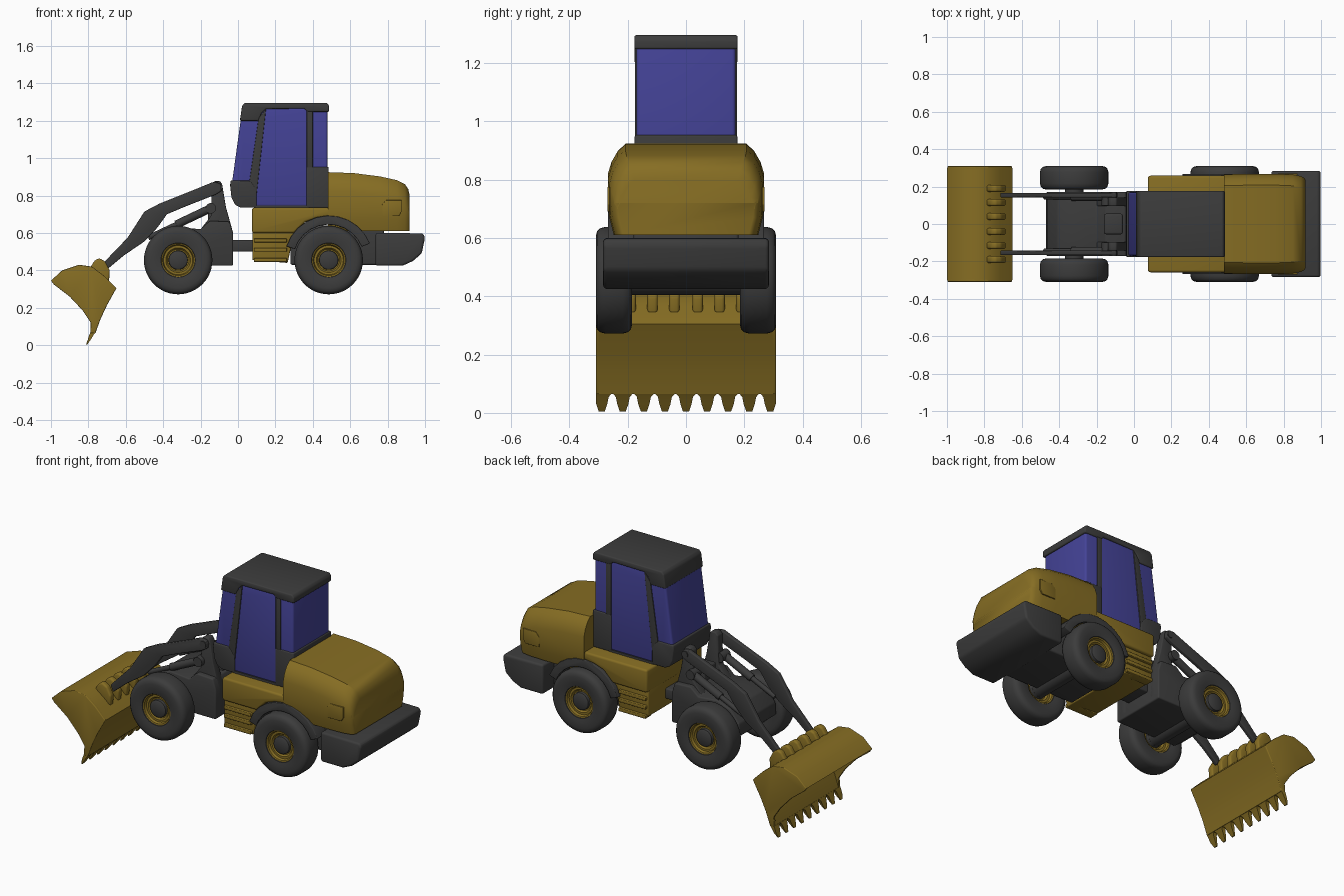
import bpy, bmesh, math
from mathutils import Vector, Matrix

if "Cube" in bpy.data.objects:
    bpy.data.objects.remove(bpy.data.objects["Cube"], do_unlink=True)

parts = []


def material(name, rgb):
    m = bpy.data.materials.new(name)
    m.use_nodes = True
    m.diffuse_color = (*rgb, 1)
    bsdf = next(n for n in m.node_tree.nodes if n.type == 'BSDF_PRINCIPLED')
    bsdf.inputs["Base Color"].default_value = (*rgb, 1)
    return m


GOLD = material("ochre_paint", (0.24, 0.155, 0.017))
DARK = material("charcoal", (0.045, 0.045, 0.045))
BLUE = material("blue_glass", (0.058, 0.056, 0.31))


def finish(name, bm, mat, bevel=0, mirror=False):
    bmesh.ops.remove_doubles(bm, verts=bm.verts, dist=1e-5)
    bmesh.ops.recalc_face_normals(bm, faces=bm.faces)
    if bevel:
        edges = [e for e in bm.edges if e.is_manifold and e.calc_face_angle() > 0.45]
        bmesh.ops.bevel(bm, geom=edges, offset=bevel, offset_type='OFFSET', segments=3,
                        profile=0.5, affect='EDGES', clamp_overlap=True)
    mesh = bpy.data.meshes.new(name)
    bm.to_mesh(mesh)
    bm.free()
    ob = bpy.data.objects.new(name, mesh)
    bpy.context.collection.objects.link(ob)
    mesh.materials.append(mat)
    if mirror:
        mod = ob.modifiers.new("Mirror", 'MIRROR')
        mod.use_axis = (False, True, False)
    parts.append(ob)
    return ob


def loft(name, rings, mat, bevel=0, mirror=False):
    """Bridge closed rings of points and cap both ends."""
    bm = bmesh.new()
    rows = [[bm.verts.new(p) for p in ring] for ring in rings]
    n = len(rows[0])
    for a, b in zip(rows, rows[1:]):
        for i in range(n):
            bm.faces.new((a[i], a[(i + 1) % n], b[(i + 1) % n], b[i]))
    bm.faces.new(rows[0])
    bm.faces.new(rows[-1])
    return finish(name, bm, mat, bevel, mirror)


def prism(name, pts, y0, y1, mat, bevel=0, mirror=False):
    """Extrude a side profile (x, z) across y."""
    return loft(name, [[(x, y, z) for x, z in pts] for y in (y0, y1)], mat, bevel, mirror)


def box(name, x0, x1, y0, y1, z0, z1, mat, bevel=0, mirror=False):
    return prism(name, [(x0, z0), (x1, z0), (x1, z1), (x0, z1)], y0, y1, mat, bevel, mirror)


def rod(name, p, q, r, mat, mirror=False):
    p, q = Vector(p), Vector(q)
    rot = (q - p).to_track_quat('Z', 'Y').to_matrix().to_4x4()
    bm = bmesh.new()
    bmesh.ops.create_cone(bm, cap_ends=True, segments=20, radius1=r, radius2=r,
                          depth=(q - p).length, matrix=Matrix.Translation((p + q) / 2) @ rot)
    return finish(name, bm, mat, 0, mirror)


def lathe(name, half, centre, mat, close):
    """Spin an outer half profile (radius, y offset) and its reflection around a y axis."""
    prof = half + [(r, -o) for r, o in reversed(half)]
    bm = bmesh.new()
    vs = [bm.verts.new((r, o, 0)) for r, o in prof]
    es = [bm.edges.new(pair) for pair in zip(vs, vs[1:])]
    if close:
        es.append(bm.edges.new((vs[-1], vs[0])))
    bmesh.ops.spin(bm, geom=vs + es, cent=(0, 0, 0), axis=(0, 1, 0),
                   angle=math.tau, steps=48, use_merge=False)
    bmesh.ops.translate(bm, verts=bm.verts, vec=centre)
    return finish(name, bm, mat, 0, True)


# Wheels and axles
TYRE = [(.085, .045), (.092, .056), (.115, .061), (.15, .0625), (.168, .058),
        (.178, .048), (.183, .03)]
RIM = [(0, .025), (.058, .025), (.066, .036), (.078, .036), (.083, .05), (.093, .054)]
HUB = [(0, .048), (.04, .048), (.05, .042), (.052, .02)]
for end, x in (("front", -.32), ("rear", .485)):
    c = (x, .247, .455)
    lathe(end + "_tyres", TYRE, c, DARK, True)
    lathe(end + "_rims", RIM, c, GOLD, False)
    lathe(end + "_hubs", HUB, c, DARK, False)
    rod(end + "_axle", (x, -.22, .455), (x, .22, .455), .05, DARK)

# Bucket shell, end plates, teeth and mounting lugs
outer = [(-1, .345), (-.94, .4), (-.85, .43), (-.78, .42), (-.715, .37), (-.65, .305),
         (-.7, .215), (-.735, .14), (-.762, .065)]
inner = [(-.79, .065), (-.765, .14), (-.725, .22), (-.69, .3), (-.735, .355),
         (-.79, .395), (-.85, .405), (-.93, .375), (-.985, .335)]
edge = [(-.79, .065), (-.787, .12), (-.83, .185), (-.9, .26), (-.985, .325)]
prism("bucket_shell", outer + inner, -.3, .3, GOLD)
prism("bucket_end_plates", outer + edge, .292, .309, GOLD, .004, True)
for i in range(9):
    y = (i - 4) * .0723
    rings = []
    for x0, x1, z, w in ((-.79, -.762, .068, .036), (-.795, -.772, .055, .024),
                         (-.803, -.787, .03, .019), (-.812, -.806, .004, .01)):
        lo, hi = max(y - w, -.308), min(y + w, .308)
        rings.append([(x0, lo, z), (x1, lo, z), (x1, hi, z), (x0, hi, z)])
    loft("bucket_tooth", rings, GOLD)
lug = [(-.8, .4), (-.765, .455), (-.74, .465), (-.71, .447), (-.685, .4), (-.69, .34)]
for y in (.04, .115, .19):
    prism("bucket_lugs", lug, y - .018, y + .018, GOLD, .01, True)

# Lift arms and their hydraulics
arm = [(-.715, .445), (-.59, .575), (-.545, .645), (-.5, .715), (-.42, .757), (-.205, .843),
       (-.135, .872), (-.095, .867), (-.088, .825), (-.12, .805), (-.285, .74), (-.38, .7),
       (-.43, .63), (-.5, .555), (-.61, .48), (-.7, .405)]
prism("lift_arms", arm, .142, .167, DARK, .005, True)
rod("lift_cylinders", (-.14, .145, .735), (-.33, .145, .645), .022, DARK, True)
rod("lift_piston_rods", (-.32, .145, .65), (-.48, .145, .575), .014, DARK, True)
rod("lift_cylinder_pins", (-.145, .1, .732), (-.145, .17, .732), .028, DARK, True)
rod("arm_pivot_pins", (-.11, .1, .845), (-.11, .172, .845), .02, DARK, True)

# Front frame with loader tower and centre joint
frame = [(-.026, .425), (-.026, .6), (-.045, .66), (-.15, .665), (-.2, .62), (-.32, .632),
         (-.41, .6), (-.465, .53), (-.47, .46), (-.42, .425)]
prism("front_frame", frame, -.172, .172, DARK, .008)
tower = [(-.14, .86), (-.125, .877), (-.095, .877), (-.085, .86), (-.065, .74), (-.026, .6),
         (-.026, .45), (-.2, .5), (-.2, .62), (-.145, .69)]
prism("tower_plates", tower, .095, .143, DARK, .006, True)
box("tower_centre", -.16, -.06, -.055, .055, .6, .73, DARK, .01)
box("centre_joint", -.05, .12, -.08, .08, .5, .562, DARK, .008)

# Rear chassis, platform and steps
box("rear_chassis", .28, .78, -.18, .18, .43, .64, DARK, .01)
platform = [(.075, .735), (.075, .6), (.3, .6), (.36, .66), (.42, .68), (.5, .69), (.5, .735)]
prism("cab_platform", platform, -.258, .258, GOLD, .012)
prism("step_body", [(.077, .62), (.077, .455), (.265, .44), (.285, .53), (.31, .6), (.33, .64)],
      -.24, .24, GOLD, .006)
for z in (.56, .51, .455):
    box("step_ledges", .085, .262, .2, .256, z - .01, z + .01, GOLD, .004, True)

# Rear fenders as arches over the wheels
angles = [math.radians(22 + 14 * i) for i in range(11)]
arch = [(.485 + .238 * math.cos(a), .455 + .238 * math.sin(a)) for a in angles]
arch += [(.485 + .19 * math.cos(a), .455 + .19 * math.sin(a)) for a in reversed(angles)]
prism("rear_fenders", arch, .15, .268, DARK, .004, True)


# Engine hood with rounded shoulders
def hood_ring(x, top, w):
    half = [(w - .02, .61), (w - .005, .67), (w, .72), (w, top - .1), (w - .012, top - .06),
            (w - .032, top - .025), (w - .06, top)]
    return [(x, y, z) for y, z in half] + [(x, -y, z) for y, z in reversed(half)]


loft("engine_hood", [hood_ring(*s) for s in (
    (.48, .925, .265), (.62, .92, .268), (.76, .902, .268), (.85, .882, .264),
    (.893, .86, .256), (.91, .835, .247), (.918, .8, .235))], GOLD)
vent = [(.77, .69), (.86, .69), (.875, .715), (.875, .775), (.79, .775), (.77, .75)]
prism("hood_vents", vent, .261, .27, GOLD, .002, True)

# Counterweight
weight = [(.735, .425), (.88, .425), (.935, .45), (.982, .49), (1, .575), (.99, .598), (.735, .6)]
prism("counterweight", weight, -.284, .284, DARK, .018)

# Cab: glass core wrapped by base, pillars and roof
core = [(-.033, .86), (.02, .742), (.478, .742), (.478, 1.27), (.024, 1.27), (.014, 1.2)]
prism("cab_glass", core, -.17, .17, BLUE, .012)
prism("cab_front_base", [(-.04, .88), (-.042, .855), (-.035, .79), (-.015, .75), (.015, .735),
                         (.1, .735), (.1, .83), (.075, .87), (.06, .88)], -.176, .176, DARK, .006)
prism("cab_rear_base", [(.365, .735), (.485, .735), (.485, .953), (.365, .953)],
      -.176, .176, DARK, .006)
box("cab_sill", .09, .38, -.175, .175, .733, .748, DARK)
prism("cab_front_pillars", [(.06, .87), (.1, .81), (.15, 1.265), (.11, 1.215)],
      .15, .175, DARK, .003, True)
box("cab_rear_pillars", .367, .4, .15, .175, .94, 1.265, DARK, .003, True)
roof = [(.01, 1.2), (.11, 1.2), (.125, 1.24), (.15, 1.263), (.355, 1.265), (.37, 1.248),
        (.487, 1.248), (.487, 1.28), (.475, 1.296), (.035, 1.296), (.022, 1.28)]
prism("cab_roof", roof, -.177, .177, DARK, .007)

# Smooth shading with sharp edges kept
bpy.ops.object.select_all(action='DESELECT')
for ob in parts:
    ob.select_set(True)
bpy.context.view_layer.objects.active = parts[0]
bpy.ops.object.shade_smooth_by_angle(angle=math.radians(35))
